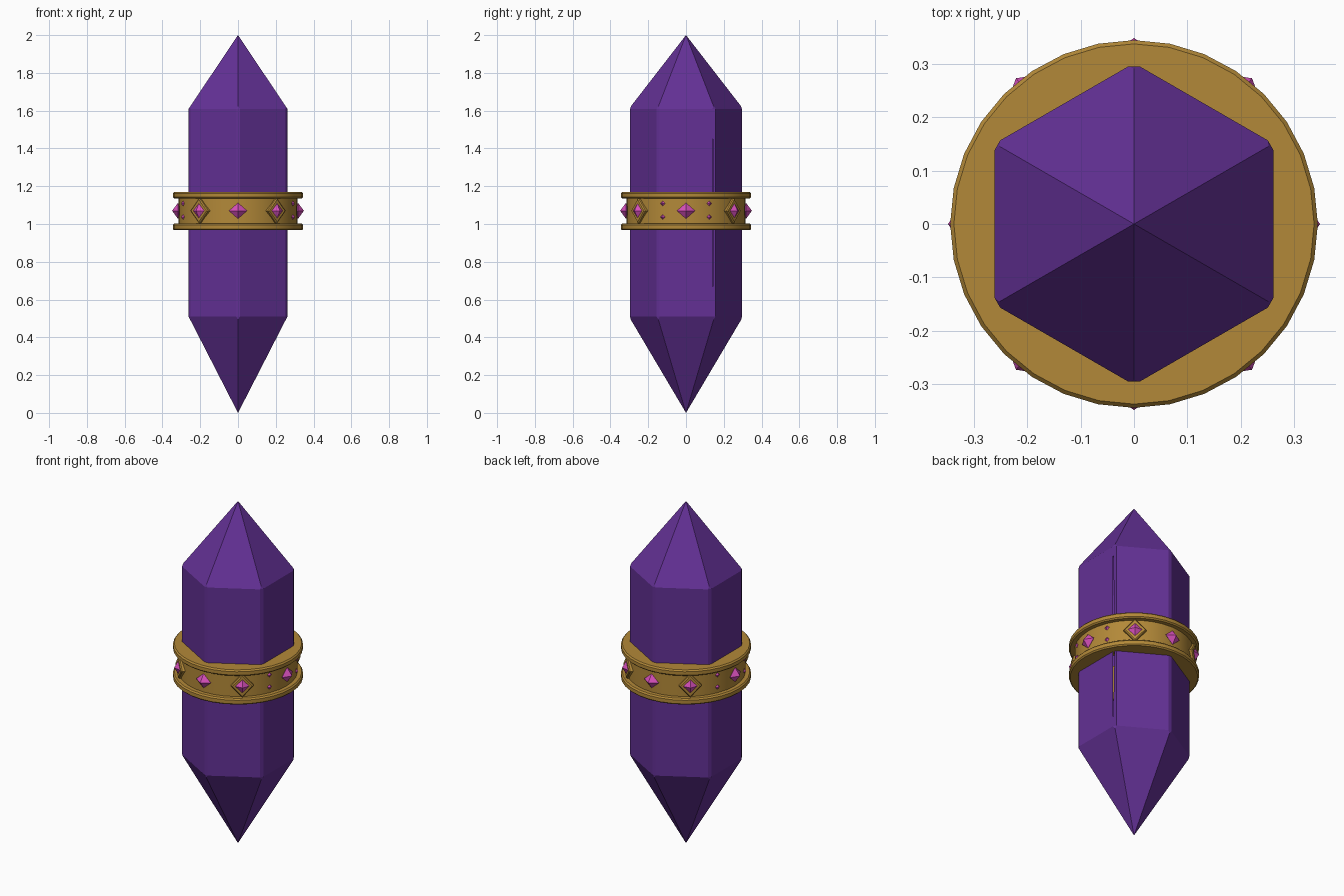
import bpy, bmesh, math
from mathutils import Matrix, Vector

cube = bpy.data.objects.get("Cube")
if cube:
    bpy.data.objects.remove(cube, do_unlink=True)


def material(name, rgb):
    m = bpy.data.materials.new(name)
    m.use_nodes = True
    m.diffuse_color = (*rgb, 1)
    m.node_tree.nodes["Principled BSDF"].inputs["Base Color"].default_value = (*rgb, 1)
    return m


PURPLE = material("deep purple", (0.125, 0.03, 0.30))
GOLD = material("old gold", (0.45, 0.25, 0.04))
PINK = material("pink gem", (0.68, 0.08, 0.50))


def finish(name, bm, mat):
    bmesh.ops.recalc_face_normals(bm, faces=bm.faces)
    mesh = bpy.data.meshes.new(name)
    bm.to_mesh(mesh)
    bm.free()
    mesh.materials.append(mat)
    obj = bpy.data.objects.new(name, mesh)
    bpy.context.collection.objects.link(obj)
    return obj


def ring(bm, radius, z, sides, turn=0):
    return [bm.verts.new((radius * math.cos(turn + math.tau * i / sides),
                          radius * math.sin(turn + math.tau * i / sides), z))
            for i in range(sides)]


def bridge(bm, a, b):
    n = len(a)
    for i in range(n):
        j = (i + 1) % n
        bm.faces.new((a[i], a[j], b[j], b[i]))


def place(angle, radius, z):
    """Frame whose local x points outward from the band."""
    return Matrix.Rotation(angle, 4, 'Z') @ Matrix.Translation((radius, 0, z))


# Crystal: hexagonal shaft with a point at each end
SHOULDER_LOW, SHOULDER_HIGH, CRYSTAL_R = 0.51, 1.61, 0.302
bm = bmesh.new()
low = ring(bm, CRYSTAL_R, SHOULDER_LOW, 6, math.pi / 6)
high = ring(bm, CRYSTAL_R, SHOULDER_HIGH, 6, math.pi / 6)
bridge(bm, low, high)
for loop, tip_z in ((low, 0), (high, 2)):
    tip = bm.verts.new((0, 0, tip_z))
    for i in range(6):
        bm.faces.new((loop[i], loop[(i + 1) % 6], tip))
# Slightly worn upright edges
uprights = [e for e in bm.edges if abs(e.verts[0].co.z - e.verts[1].co.z) > 1]
bmesh.ops.bevel(bm, geom=uprights, offset=0.012, segments=1, affect='EDGES')
finish("crystal", bm, PURPLE)

# Band: a recessed wall between two raised, chamfered lips
profile = [(0.255, 0.967), (0.338, 0.967), (0.345, 0.974), (0.345, 0.995),
           (0.338, 1.003), (0.315, 1.003), (0.315, 1.135), (0.338, 1.135),
           (0.345, 1.142), (0.345, 1.162), (0.338, 1.17), (0.255, 1.17)]
bm = bmesh.new()
loops = [ring(bm, r, z, 32) for r, z in profile]
for a, b in zip(loops, loops[1:] + loops[:1]):
    bridge(bm, a, b)
band = finish("band", bm, GOLD)
bpy.context.view_layer.objects.active = band
band.select_set(True)
bpy.ops.object.shade_smooth_by_angle(angle=math.radians(25))
band.select_set(False)


def gem(name, angle, radius, z, depth, width, height):
    """Eight-sided cut stone."""
    bm = bmesh.new()
    waist = [bm.verts.new(p) for p in ((0, width, 0), (0, 0, height),
                                       (0, -width, 0), (0, 0, -height))]
    for x in (depth, -depth):
        tip = bm.verts.new((x, 0, 0))
        for i in range(4):
            bm.faces.new((waist[i], waist[(i + 1) % 4], tip))
    bm.transform(place(angle, radius, z))
    finish(name, bm, PINK)


def setting(name, angle, radius, z, width, height):
    """Diamond-shaped gold plate with a chamfered rim."""
    bm = bmesh.new()
    rows = [[bm.verts.new(Vector((x, y * s, h * s)))
             for y, h in ((width, 0), (0, height), (-width, 0), (0, -height))]
            for x, s in ((-0.03, 1), (0.008, 1), (0.014, 0.88))]
    for a, b in zip(rows, rows[1:]):
        bridge(bm, a, b)
    bm.faces.new(rows[0])
    bm.faces.new(rows[-1])
    bm.transform(place(angle, radius, z))
    finish(name, bm, GOLD)


MID = 1.07
# Large stones on the four sides
for name, degrees in (("left", 0), ("back", 90), ("right", 180), ("front", 270)):
    gem(name + "_gem", math.radians(degrees), 0.318, MID, 0.031, 0.048, 0.042)

# Framed stones on the diagonals, and pairs of tiny studs beside them
for sx, side in ((1, "left"), (-1, "right")):
    for sy, end in ((1, "back"), (-1, "front")):
        tag = end + "_" + side
        angle = math.atan2(sy * math.sin(math.radians(51)), sx * math.cos(math.radians(51)))
        setting(tag + "_setting", angle, 0.316, MID, 0.06, 0.068)
        gem(tag + "_gem", angle, 0.326, MID, 0.026, 0.044, 0.045)
        stud = math.atan2(sy * math.sin(math.radians(23)), sx * math.cos(math.radians(23)))
        for level, z in (("lower", 1.037), ("upper", 1.108)):
            gem(f"{tag}_{level}_stud", stud, 0.315, z, 0.012, 0.014, 0.014)
